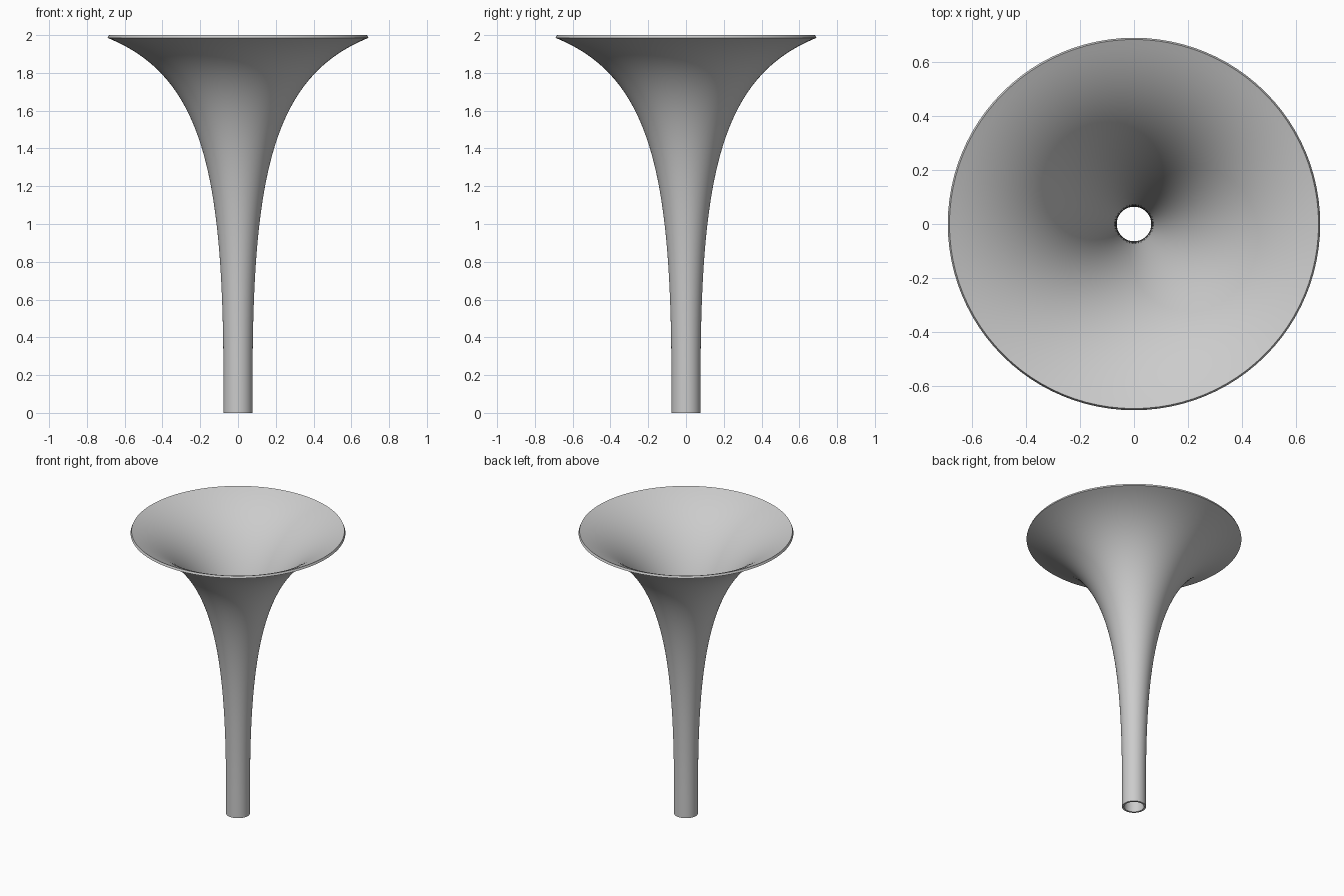
import bpy
import bmesh
import math
from mathutils import Vector
from mathutils.geometry import interpolate_bezier

cube = bpy.data.objects.get("Cube")
if cube:
    bpy.data.objects.remove(cube, do_unlink=True)

SIDES = 96
HEIGHT = 2.0

# One plain grey material
grey = bpy.data.materials.new("plain grey")
grey.use_nodes = True
colour = (0.6, 0.6, 0.6, 1)
grey.diffuse_color = colour
grey.node_tree.nodes["Principled BSDF"].inputs["Base Color"].default_value = colour

# Outer profile: straight stem, then a flaring bell
flare = interpolate_bezier(Vector((0.077, 0.16, 0)), Vector((0.077, 1.25, 0)),
                           Vector((0.18, 1.78, 0)), Vector((0.69, 1.985, 0)), 49)
outer = [Vector((0.077, 0, 0))] + list(flare)

# Inner profile: the outer one moved along its normal by the wall thickness
inner = []
for i, p in enumerate(outer):
    along = outer[min(i + 1, len(outer) - 1)] - outer[max(i - 1, 0)]
    normal = Vector((-along.y, along.x, 0)).normalized()
    wall = 0.013 + 0.003 * i / (len(outer) - 1)
    inner.append(p + normal * wall)
inner[0].y = 0
inner[-1].y = HEIGHT

# Spin the closed wall section around the vertical axis
bm = bmesh.new()
section = outer + inner[::-1]
rings = []
for k in range(SIDES):
    a = 2 * math.pi * k / SIDES
    rings.append([bm.verts.new((p.x * math.cos(a), p.x * math.sin(a), p.y))
                  for p in section])
for k, ring in enumerate(rings):
    following = rings[(k + 1) % SIDES]
    for j in range(len(section)):
        n = (j + 1) % len(section)
        bm.faces.new((ring[j], following[j], following[n], ring[n]))
bmesh.ops.recalc_face_normals(bm, faces=bm.faces)

mesh = bpy.data.meshes.new("flared_horn")
bm.to_mesh(mesh)
bm.free()
mesh.materials.append(grey)
horn = bpy.data.objects.new("flared_horn", mesh)
bpy.context.collection.objects.link(horn)

# Smooth walls with crisp rims
bpy.ops.object.select_all(action="DESELECT")
horn.select_set(True)
bpy.context.view_layer.objects.active = horn
bpy.ops.object.shade_smooth_by_angle(angle=math.radians(40))
